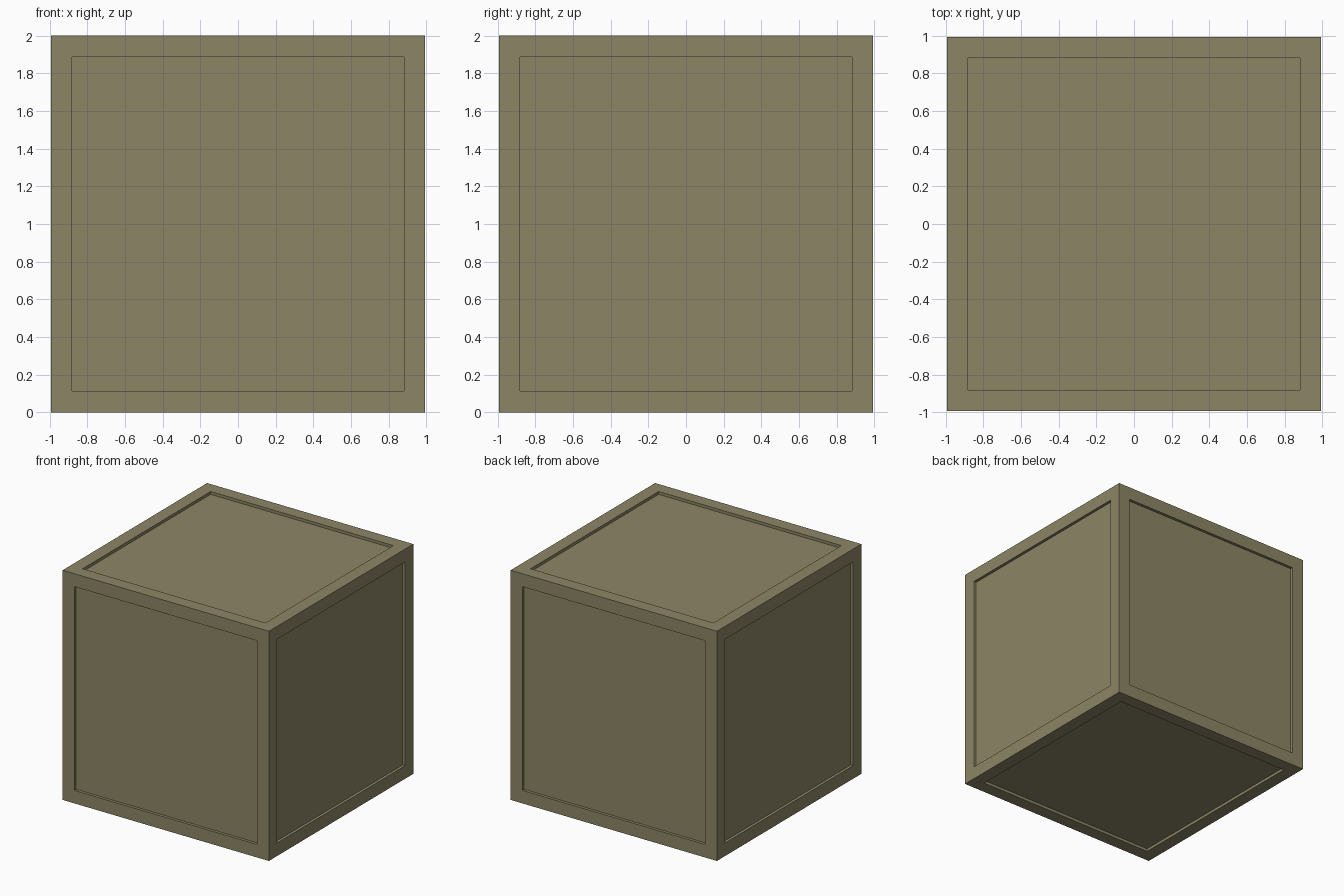
import bpy
import bmesh

# Remove the default object
cube = bpy.data.objects.get("Cube")
if cube:
    bpy.data.objects.remove(cube, do_unlink=True)

WIDTH, HEIGHT = 1.987, 2.0
BORDER, DEPTH = 0.16, 0.025

# Single olive paint
olive = bpy.data.materials.new("olive")
olive.use_nodes = True
color = (0.262, 0.238, 0.130, 1.0)
olive.diffuse_color = color
bsdf = next(n for n in olive.node_tree.nodes if n.type == 'BSDF_PRINCIPLED')
bsdf.inputs["Base Color"].default_value = color
bsdf.inputs["Roughness"].default_value = 0.8

# Crate body
bm = bmesh.new()
bmesh.ops.create_cube(bm, size=1.0)
bmesh.ops.scale(bm, vec=(WIDTH, WIDTH, HEIGHT), verts=bm.verts)
bmesh.ops.translate(bm, vec=(0, 0, HEIGHT / 2), verts=bm.verts)

# Framed border and straight-walled recessed panel on every side
panels = bm.faces[:]
bmesh.ops.inset_individual(bm, faces=panels, thickness=BORDER)
for panel in panels:
    panel.normal_update()
    inward = -panel.normal * DEPTH
    result = bmesh.ops.extrude_discrete_faces(bm, faces=[panel])
    bmesh.ops.translate(bm, vec=inward, verts=result["faces"][0].verts)
bmesh.ops.recalc_face_normals(bm, faces=bm.faces)

mesh = bpy.data.meshes.new("crate")
bm.to_mesh(mesh)
bm.free()
mesh.materials.append(olive)
crate = bpy.data.objects.new("crate", mesh)
bpy.context.collection.objects.link(crate)
